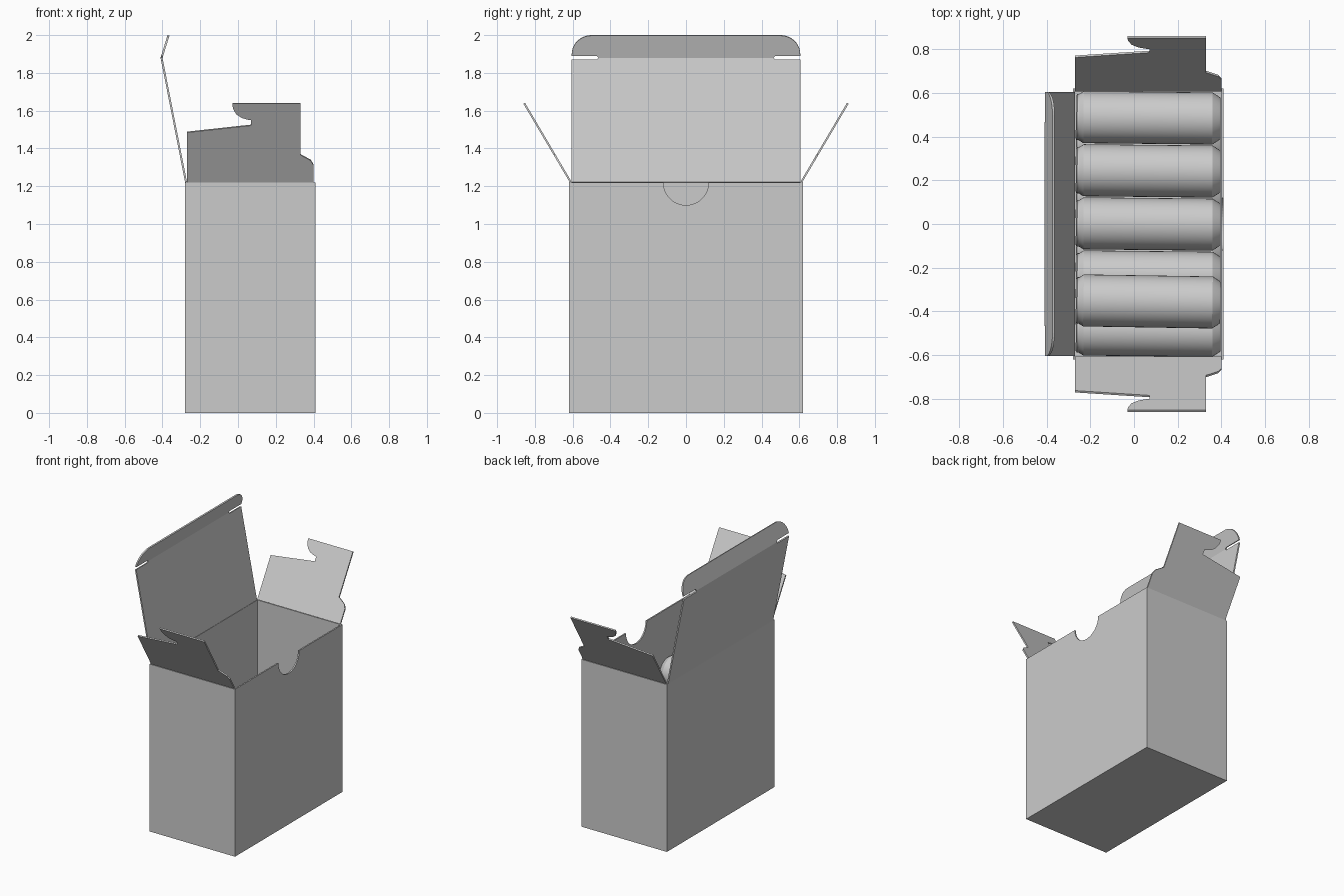
import bpy
import bmesh
import math
from mathutils import Vector, Matrix

if "Cube" in bpy.data.objects:
    bpy.data.objects.remove(bpy.data.objects["Cube"])

T = 0.01                      # card thickness
X0, X1, W, H = -0.28, 0.41, 0.62, 1.22


def material(name, grey):
    m = bpy.data.materials.new(name)
    m.use_nodes = True
    m.diffuse_color = (grey, grey, grey, 1)
    m.node_tree.nodes["Principled BSDF"].inputs["Base Color"].default_value = (grey, grey, grey, 1)
    return m


GREY = material("plain grey", 0.6)


def finish(name, bm):
    bmesh.ops.recalc_face_normals(bm, faces=bm.faces)
    me = bpy.data.meshes.new(name)
    bm.to_mesh(me)
    bm.free()
    me.materials.append(GREY)
    ob = bpy.data.objects.new(name, me)
    bpy.context.collection.objects.link(ob)
    return ob


def sheet(name, outline, origin, u, v, thick):
    """Flat card panel: 2D outline laid along u and v, thickened by a vector."""
    o, u, v = Vector(origin), Vector(u).normalized(), Vector(v).normalized()
    bm = bmesh.new()
    face = bm.faces.new([bm.verts.new(o + u * a + v * b) for a, b in outline])
    new = bmesh.ops.extrude_face_region(bm, geom=[face], use_keep_orig=True)["geom"]
    bmesh.ops.translate(bm, vec=Vector(thick),
                        verts=[g for g in new if isinstance(g, bmesh.types.BMVert)])
    return finish(name, bm)


def arc(cx, cy, r, a0, a1, n):
    angles = [math.radians(a0 + (a1 - a0) * i / n) for i in range(n + 1)]
    return [(cx + r * math.cos(a), cy + r * math.sin(a)) for a in angles]


def rect(a0, b0, a1, b1):
    return [(a0, b0), (a1, b0), (a1, b1), (a0, b1)]


X, Y, Z = (1, 0, 0), (0, 1, 0), (0, 0, 1)

# Carton body
sheet("bottom_panel", rect(X0, -W, X1, W), (0, 0, 0), X, Y, (0, 0, T))
sheet("hinge_wall", rect(-W, 0, W, H), (X0, 0, 0), Y, Z, (T, 0, 0))
notch = arc(0, H, 0.12, 0, -180, 24)
sheet("notched_wall", [(-W, 0), (W, 0), (W, H)] + notch + [(-W, H)],
      (X1, 0, 0), Y, Z, (-T, 0, 0))
for s, side in ((-1, "front"), (1, "back")):
    sheet(side + "_wall", rect(X0, 0, X1, H), (0, s * W, 0), X, Z, (0, -s * T, 0))

# Side dust flaps leaning outward, with a hooked tab
k = 1.166
flap = [(-.27, 0), (.40, 0), (.40, .09), (.385, .115), (.33, .145), (.33, .415),
        (-.03, .415), (-.027, .39), (-.01, .36), (.02, .34), (.05, .331),
        (.07, .328), (.07, .30), (-.27, .263)]
for s, side in ((-1, "front"), (1, "back")):
    sheet(side + "_flap", [(a, b * k) for a, b in flap], (0, s * 0.615, H), X,
          (0, s * 0.245, 0.415), (0, -s * T * 0.86, T * 0.5))

# Lid and tuck flap, separated at the sides by rounded slots
L, S = 0.605, 0.46
rise = Vector((-0.13, 0, 0.66))
lid_len = rise.length
slot = 0.012


def mirrored(half):
    return half + [(-a, b) for a, b in reversed(half)]


lid = mirrored([(L, 0), (L, lid_len - slot), (S + slot, lid_len - slot), (S, lid_len)])
sheet("lid", lid, (X0, 0, H), Y, rise, (T, 0, T * 0.2))
tuck_rise = Vector((0.037, 0, 0.12))
tl = tuck_rise.length
tuck = mirrored([(S, 0), (S + slot, slot), (L, slot)] + arc(L - .105, tl - .105, .105, 0, 90, 10))
sheet("tuck_flap", tuck, Vector((X0, 0, H)) + rise, Y, tuck_rise, (T, 0, -T * 0.3))

# Cylindrical rounds: bevelled rim, straight tube, tapered recessed tip
R, LEN = 0.119, 0.662
profile = [(0, 0), (.098, 0), (.106, .006), (.106, .014), (R, .035), (R, .625),
           (.102, .652), (.094, LEN), (.082, LEN), (.07, .645), (0, .645)]


def round_part(name, y, z, yaw):
    bm = bmesh.new()
    vs = [bm.verts.new((x - LEN / 2, r, 0)) for r, x in profile]
    es = [bm.edges.new(p) for p in zip(vs, vs[1:])]
    bmesh.ops.spin(bm, geom=vs + es, cent=(0, 0, 0), axis=X, angle=math.tau,
                   steps=40, use_merge=True)
    bmesh.ops.remove_doubles(bm, verts=bm.verts, dist=1e-5)
    ob = finish(name, bm)
    ob.matrix_world = Matrix.Translation((0.065, y, z)) @ Matrix.Rotation(math.radians(yaw), 4, "Z")
    bpy.ops.object.select_all(action="DESELECT")
    ob.select_set(True)
    bpy.context.view_layer.objects.active = ob
    bpy.ops.object.shade_smooth_by_angle(angle=math.radians(25))


# Nested rows, with a single one resting on top
gap = 0.243
for row, count in enumerate((5, 4, 5)):
    for i in range(count):
        y = (i - (count - 1) / 2) * gap
        round_part(f"round_{row + 1}_{i + 1}", y, 0.132 + row * 0.213, -0.6)
round_part("top_round", -1.5 * gap + 0.01, 0.772, -0.9)
